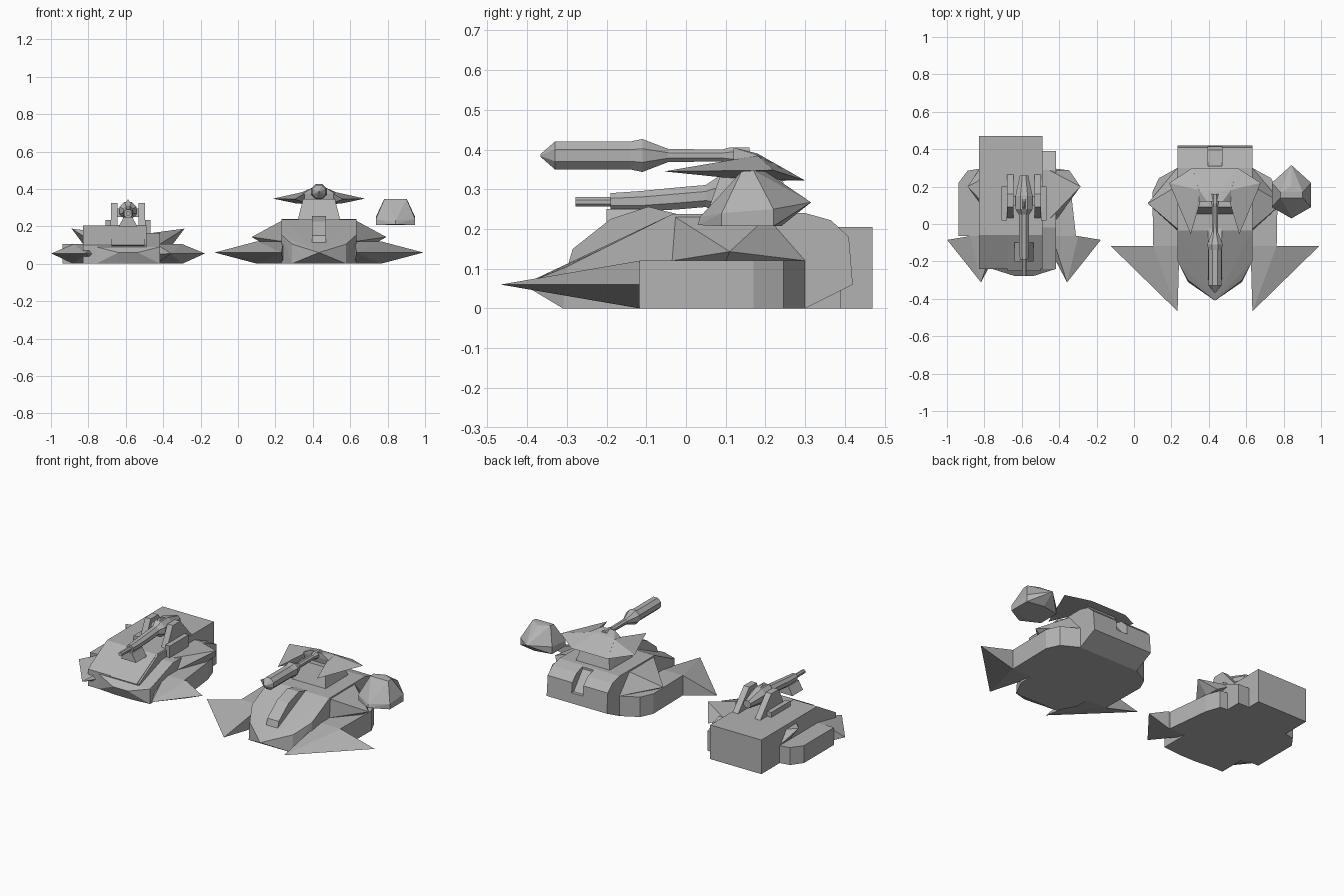
import bpy, bmesh, math
from mathutils import Vector

if "Cube" in bpy.data.objects:
    bpy.data.objects.remove(bpy.data.objects["Cube"])

grey = bpy.data.materials.new("plain grey")
grey.diffuse_color = (0.45, 0.45, 0.45, 1)
grey.use_nodes = True
grey.node_tree.nodes["Principled BSDF"].inputs["Base Color"].default_value = grey.diffuse_color


def finish(name, bm):
    bmesh.ops.recalc_face_normals(bm, faces=bm.faces[:])
    me = bpy.data.meshes.new(name)
    bm.to_mesh(me)
    bm.free()
    me.materials.append(grey)
    ob = bpy.data.objects.new(name, me)
    bpy.context.collection.objects.link(ob)
    return ob


def solid(name, pts, cx=0, mirror=False, side=1):
    """Faceted convex block around the points, optionally mirrored in x about its centre."""
    pts = [(side * x, y, z) for x, y, z in pts]
    if mirror:
        pts = pts + [(-x, y, z) for x, y, z in pts if abs(x) > 1e-5]
    bm = bmesh.new()
    for x, y, z in pts:
        bm.verts.new((x + cx, y, z))
    res = bmesh.ops.convex_hull(bm, input=bm.verts[:])
    junk = {v for v in res["geom_interior"] + res["geom_unused"] if isinstance(v, bmesh.types.BMVert)}
    bmesh.ops.delete(bm, geom=list(junk), context='VERTS')
    bmesh.ops.dissolve_limit(bm, angle_limit=0.02, verts=bm.verts[:], edges=bm.edges[:])
    return finish(name, bm)


def slab(plan, z0, z1):
    return [(x, y, z) for x, y in plan for z in (z0, z1)]


def wide(half, profile):
    return [(half, y, z) for y, z in profile]


def barrel(name, cx, rings, n=8):
    """Turned shape along y from (y, z, radius) rings."""
    bm = bmesh.new()
    loops = []
    for y, z, r in rings:
        loops.append([bm.verts.new((cx + r * math.cos(2 * math.pi * (i + .5) / n), y,
                                    z + r * math.sin(2 * math.pi * (i + .5) / n))) for i in range(n)])
    for a, b in zip(loops, loops[1:]):
        for i in range(n):
            bm.faces.new((a[i], a[(i + 1) % n], b[(i + 1) % n], b[i]))
    bm.faces.new(loops[0])
    bm.faces.new(loops[-1])
    return finish(name, bm)


# ---------- larger tank ----------
B = 0.433
hull = solid("large_hull",
             wide(.2, [(.3, 0), (.42, .06), (.41, .18), (.365, .222), (.3, .24),
                       (-.035, .237), (-.2, .155), (-.2, 0)])
             + wide(.145, [(-.31, 0), (-.3, .105)]) + [(0, -.41, .06)], B, True)

# recessed channel down the rear
cutter = solid("rear_channel_cutter",
               wide(.037, [(.31, .225), (.355, .205), (.39, .17), (.395, .12),
                           (.5, .12), (.5, .3), (.31, .3)]), B, True)
cutter.hide_render = True
cutter.hide_viewport = True
cut = hull.modifiers.new("channel", 'BOOLEAN')
cut.object = cutter
cut.operation = 'DIFFERENCE'
cut.solver = 'EXACT'

# spine in front of the turret
solid("large_spine", wide(.038, [(-.3, .1), (-.285, .15), (-.19, .225), (-.095, .256), (-.02, .237), (0, .15)]), B, True)

for s, tag in ((1, "right"), (-1, "left")):
    # side skirts, swept front wings and pointed fins
    solid(f"large_skirt_{tag}", slab([(.15, -.117), (.33, -.117), (.335, .17), (.3, .245), (.2, .3), (.15, .3)], 0, .12), B, side=s)
    solid(f"large_wing_{tag}", [(.558, -.117, .06), (.2, -.467, .06), (.33, -.117, 0), (.33, -.117, .12),
                                (.19, -.117, 0), (.19, -.117, .12)], B, side=s)
    solid(f"large_fin_{tag}", [(.36, .11, .143), (.19, -.035, .235), (.19, .21, .235),
                               (.2, -.035, .12), (.2, .3, .12), (.32, .1, .12)], B, side=s)
    # spiked sides of the turret roof
    solid(f"large_roof_spike_{tag}", [(.13, -.055, .345), (.245, .22, .348), (.12, .3, .322), (.06, .27, .325),
                                      (.075, .13, .375), (.08, .18, .385), (.075, .14, .325)], B, side=s)

# turret neck, roof and gun
solid("large_turret_neck", wide(.115, [(.05, .23), (.27, .23)]) + wide(.085, [(.09, .345), (.24, .335)]), B, True)
solid("large_turret_roof", wide(.085, [(.12, .375), (.18, .385), (.13, .32), (.28, .325)])
      + wide(.12, [(.3, .322)]) + wide(.04, [(.12, .405), (.18, .39)]), B, True)
barrel("large_gun", B, [(-.366, .385, .004), (-.33, .385, .038), (-.14, .385, .038), (-.11, .385, .045),
                        (-.045, .385, .018), (.09, .385, .016), (.11, .385, .022), (.16, .385, .022)])

# ---------- detached faceted pod ----------
solid("faceted_pod", wide(.105, [(.09, .207), (.22, .207), (.09, .24), (.22, .25)])
      + wide(.06, [(.14, .345), (.17, .347)])
      + [(0, .03, .21), (0, .035, .23), (0, .315, .267), (0, .24, .207), (0, .2, .345)], .842, True)

# ---------- smaller tank ----------
A = -0.588
solid("small_hull", wide(.171, [(.39, 0), (.39, .12), (.29, .165), (-.02, .165), (-.24, .09), (-.24, 0)])
      + wide(.05, [(-.278, .06), (-.25, 0)]), A, True)

# raised body block, set to one side
solid("small_body_block", wide(.17, [(.47, 0), (.47, .205), (-.06, .205), (-.24, .1), (-.24, 0)]), -.66, True)

# front gun rest
solid("small_front_block", wide(.088, [(.05, .207), (-.06, .207), (-.25, .1), (-.2, .08), (.05, .1)]), A, True)

# skirts
solid("small_skirt_left", slab([(-.8, -.065), (-.938, -.065), (-.938, .22), (-.89, .285), (-.8, .3)], 0, .105))
solid("small_skirt_right", slab([(-.45, -.065), (-.31, -.065), (-.34, .2), (-.37, .29), (-.45, .3)], 0, .105))

for s, tag in ((1, "right"), (-1, "left")):
    # swept front wings and thin fins
    solid(f"small_wing_{tag}", [(.411, -.085, .055), (.23, -.312, .055), (.29, -.065, 0), (.29, -.065, .105),
                                (.15, -.065, 0), (.15, -.065, .105), (.15, -.16, .05)], A, side=s)
    solid(f"small_fin_{tag}", [(.302, .2, .188), (.13, .02, .165), (.13, .29, .165),
                               (.17, .02, .105), (.24, .29, .105), (.24, .2, .105)], A, side=s)
    # turret side brackets
    solid(f"small_bracket_{tag}", [(x, y, z) for x in (.055, .092)
                                   for y, z in ((.03, .2), (.27, .2), (.09, .325), (.16, .325))], A, side=s)
    solid(f"small_bracket_foot_{tag}", slab([(.09, .02), (.12, .02), (.12, .2), (.09, .2)], .16, .235), A, side=s)

# crossbar, breech and gun
solid("small_crossbar", slab([(.085, .1), (.085, .15)], .25, .295), A, True)
barrel("small_gun", A, [(-.278, .268, .013), (-.19, .268, .013), (-.19, .268, .024), (-.11, .27, .028),
                        (-.02, .277, .03), (.05, .283, .03), (.08, .285, .05), (.15, .285, .05), (.26, .275, .024)])
solid("small_gun_sleeve", wide(.05, [(-.2, .2), (-.1, .2)]) + wide(.022, [(-.2, .25), (-.1, .25)]), A, True)
solid("small_gun_sight", wide(.02, [(.06, .31), (.2, .31)]) + [(0, .1, .347)], A, True)
